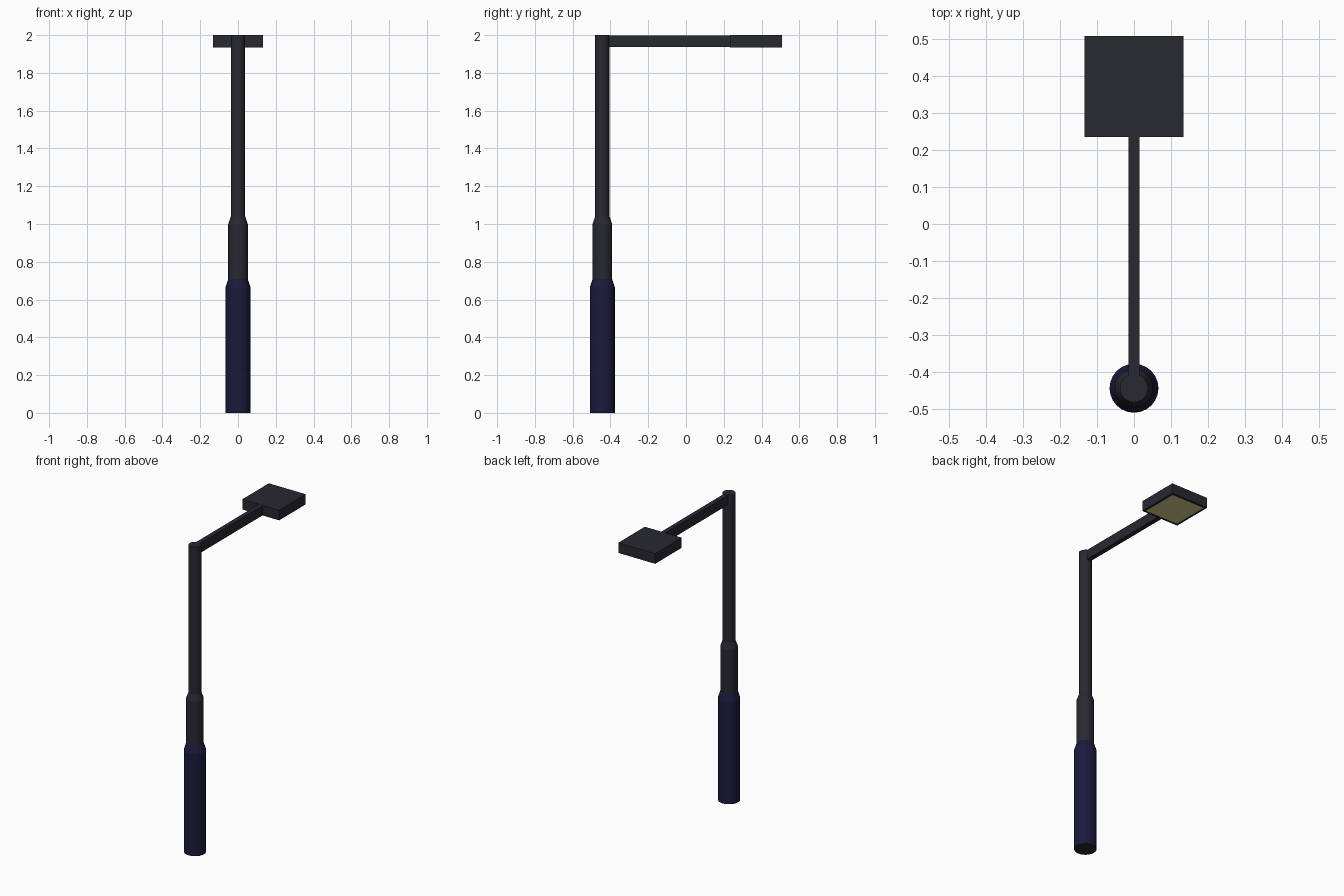
import bpy, bmesh, math

if "Cube" in bpy.data.objects:
    bpy.data.objects.remove(bpy.data.objects["Cube"])


def material(name, rgb):
    m = bpy.data.materials.new(name)
    m.diffuse_color = (*rgb, 1)
    m.use_nodes = True
    m.node_tree.nodes["Principled BSDF"].inputs["Base Color"].default_value = m.diffuse_color
    return m


navy = material("navy blue", (0.0105, 0.0105, 0.047))
grey = material("dark grey", (0.021, 0.021, 0.031))
glow = material("pale yellow lamp", (0.66, 0.62, 0.26))

POLE_Y = -0.443


def finish(name, bm, mats, smooth=False):
    me = bpy.data.meshes.new(name)
    bmesh.ops.recalc_face_normals(bm, faces=bm.faces)
    bm.to_mesh(me)
    bm.free()
    ob = bpy.data.objects.new(name, me)
    bpy.context.collection.objects.link(ob)
    for m in mats:
        me.materials.append(m)
    if smooth:
        bpy.ops.object.select_all(action='DESELECT')
        ob.select_set(True)
        bpy.context.view_layer.objects.active = ob
        bpy.ops.object.shade_smooth_by_angle(angle=math.radians(16))
    return ob


def box(x, y0, y1, z0, z1):
    bm = bmesh.new()
    bmesh.ops.create_cube(bm, size=1)
    for v in bm.verts:
        v.co = (v.co.x * 2 * x, y0 if v.co.y < 0 else y1, z0 if v.co.z < 0 else z1)
    return bm


# stepped pole, navy at the foot
profile = [(0.066, 0), (0.066, 0.665), (0.052, 0.708), (0.052, 1.0), (0.038, 1.04), (0.038, 2.0)]
N = 24
bm = bmesh.new()
rings = [[bm.verts.new((r * math.sin(2 * math.pi * i / N),
                        POLE_Y + r * math.cos(2 * math.pi * i / N), z))
          for i in range(N)] for r, z in profile]
for a, b in zip(rings, rings[1:]):
    for i in range(N):
        j = (i + 1) % N
        bm.faces.new((a[i], a[j], b[j], b[i]))
foot = bm.faces.new(rings[0])
bm.faces.new(rings[-1])
for f in bm.faces:
    f.material_index = 1 if f.calc_center_median().z < 0.7 and f is not foot else 0
finish("pole", bm, [grey, navy], True)

# horizontal arm
finish("arm", box(0.015, POLE_Y, 0.24, 1.936, 1.999), [grey])

# lamp head with lit panel underneath
bm = box(0.133, 0.234, 0.507, 1.934, 2.0)
bm.normal_update()
panel = next(f for f in bm.faces if f.normal.z < -0.9)
bmesh.ops.inset_individual(bm, faces=[panel], thickness=0.022)
panel.material_index = 1
finish("lamp_head", bm, [grey, glow])
